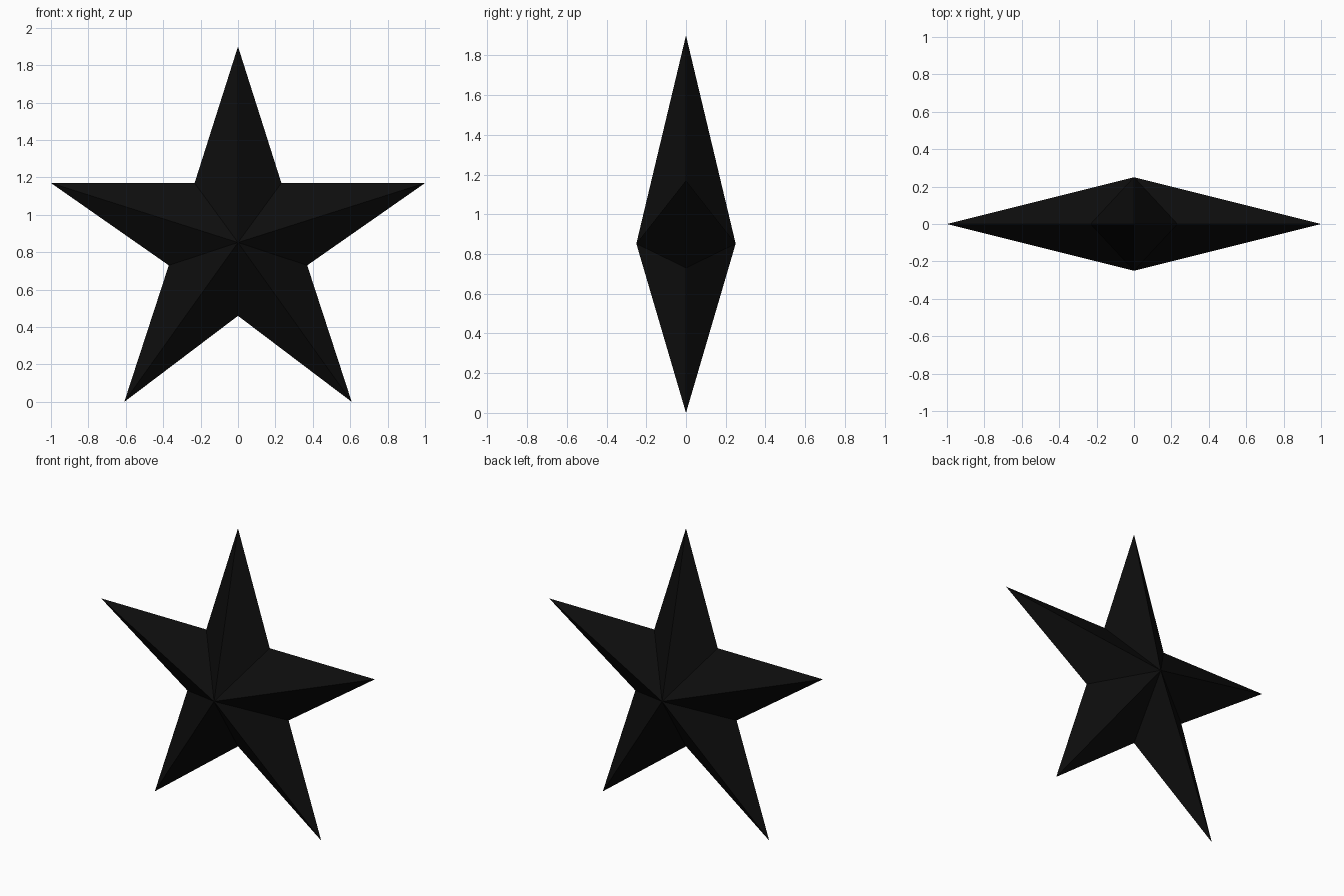
import bpy
import bmesh

if "Cube" in bpy.data.objects:
    bpy.data.objects.remove(bpy.data.objects["Cube"])

# Right half of the star outline (x, z), top tip down to the bottom notch
half = [(0, 1.90), (0.232, 1.17), (1, 1.17), (0.37, 0.73), (0.608, 0), (0, 0.46)]
outline = half + [(-x, z) for x, z in half[-2:0:-1]]
CENTRE_Z, DEPTH = 0.852, 0.25

# Faceted star: the outline is joined to a front and a back apex
bm = bmesh.new()
rim = [bm.verts.new((x, 0, z)) for x, z in outline]
for y in (-DEPTH, DEPTH):
    apex = bm.verts.new((0, y, CENTRE_Z))
    for a, b in zip(rim, rim[1:] + rim[:1]):
        bm.faces.new((a, b, apex))
bmesh.ops.recalc_face_normals(bm, faces=bm.faces)

mesh = bpy.data.meshes.new("star")
bm.to_mesh(mesh)
bm.free()
star = bpy.data.objects.new("star", mesh)
bpy.context.collection.objects.link(star)

# Black finish
black = bpy.data.materials.new("black")
black.diffuse_color = (0.004, 0.004, 0.004, 1)
black.use_nodes = True
black.node_tree.nodes["Principled BSDF"].inputs["Base Color"].default_value = black.diffuse_color
mesh.materials.append(black)
